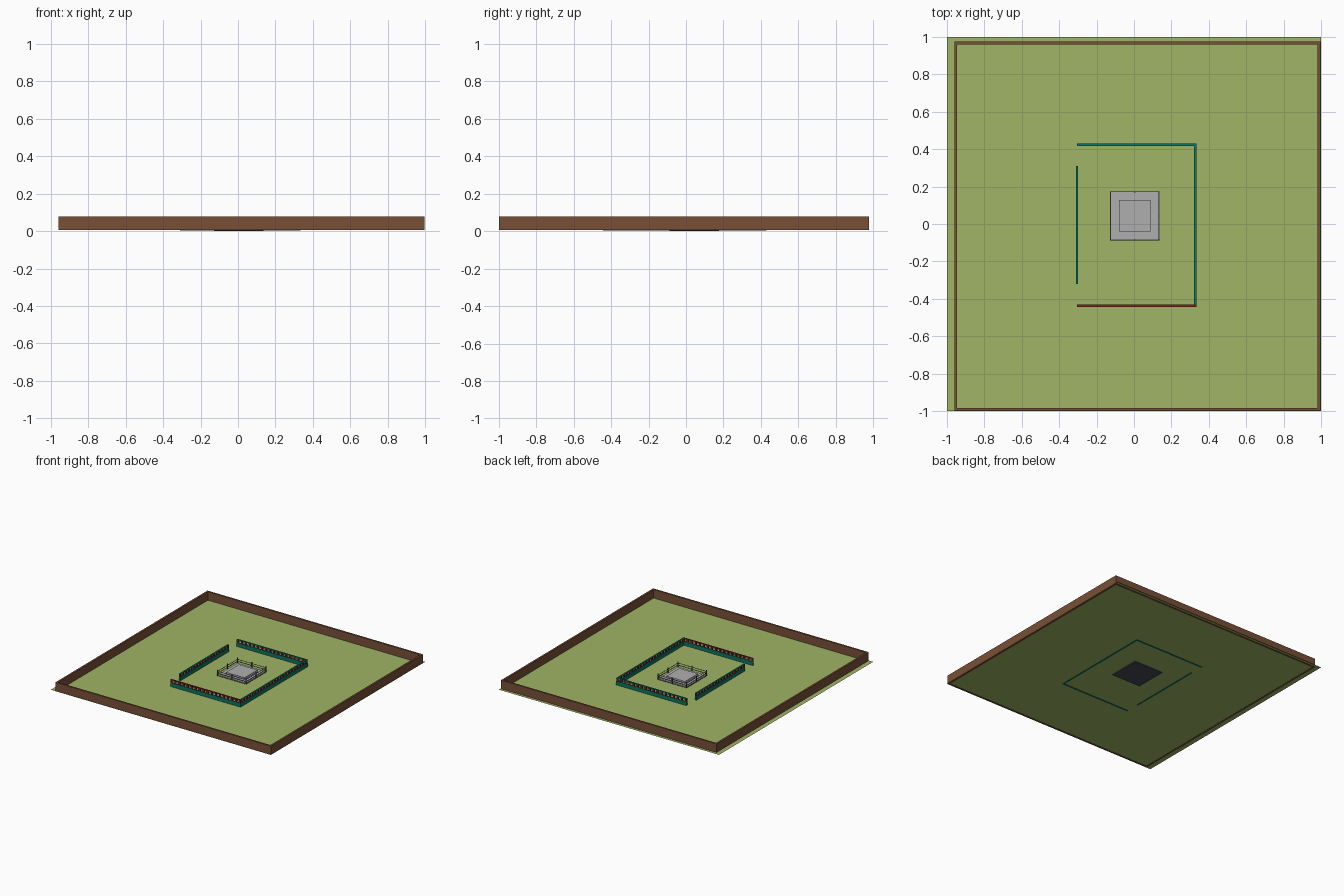
import bpy
import bmesh
from mathutils import Matrix, Vector

if "Cube" in bpy.data.objects:
    bpy.data.objects.remove(bpy.data.objects["Cube"])


def mat(name, rgb):
    m = bpy.data.materials.new(name)
    m.diffuse_color = (*rgb, 1)
    m.use_nodes = True
    m.node_tree.nodes["Principled BSDF"].inputs["Base Color"].default_value = m.diffuse_color
    return m


GRASS = mat("grass green", (0.352, 0.462, 0.133))
BROWN = mat("wall brown", (0.19, 0.08, 0.037))
TEAL = mat("teal", (0.004, 0.18, 0.12))
RED = mat("dark red", (0.22, 0.015, 0.012))
STONE = mat("stone grey", (0.43, 0.43, 0.43))
DARK = mat("dark slate", (0.061, 0.065, 0.084))
WHITE = mat("white", (0.8, 0.8, 0.8))


def boxes(name, material, spans):
    """One object from boxes given as (x0, x1, y0, y1, z0, z1)."""
    bm = bmesh.new()
    for x0, x1, y0, y1, z0, z1 in spans:
        centre = Vector(((x0 + x1) / 2, (y0 + y1) / 2, (z0 + z1) / 2))
        size = Matrix.Diagonal((x1 - x0, y1 - y0, z1 - z0, 1))
        bmesh.ops.create_cube(bm, size=1, matrix=Matrix.Translation(centre) @ size)
    me = bpy.data.meshes.new(name)
    bm.to_mesh(me)
    bm.free()
    me.materials.append(material)
    ob = bpy.data.objects.new(name, me)
    bpy.context.collection.objects.link(ob)
    return ob


# Flat lawn
bpy.ops.mesh.primitive_plane_add(size=2, location=(0, 0, 0.007))
lawn = bpy.context.object
lawn.name = "lawn"
lawn.data.materials.append(GRASS)

# Perimeter wall
X0, X1, Y0, Y1, T = -0.961, 0.997, -0.998, 0.976, 0.015
Z = (0.005, 0.077)
boxes("perimeter_wall", BROWN, [
    (X0, X1, Y0, Y0 + T, *Z), (X0, X1, Y1 - T, Y1, *Z),
    (X0, X0 + T, Y0 + T, Y1 - T, *Z), (X1 - T, X1, Y0 + T, Y1 - T, *Z)])


# Inner fences: teal base, red balusters, white blocks and a top rail
def fence(name, start, end, rail_material):
    a, b = Vector(start), Vector(end)
    along = (b - a).normalized()
    length = (b - a).length

    def piece(d0, d1, half, z0, z1):
        p, q = a + along * d0, a + along * d1
        if abs(along.x) > 0.5:
            return (p.x, q.x, p.y - half, p.y + half, z0, z1)
        return (p.x - half, p.x + half, p.y, q.y, z0, z1)

    boxes(name + "_base", TEAL, [piece(0, length, 0.006, 0.004, 0.038)])
    boxes(name + "_rail", rail_material, [piece(0, length, 0.006, 0.060, 0.065)])
    n = round(length / 0.037)
    step = (length - 0.014) / n
    boxes(name + "_balusters", RED,
          [piece(i * step, i * step + 0.014, 0.005, 0.038, 0.060) for i in range(n + 1)])
    boxes(name + "_blocks", WHITE,
          [piece(i * step + 0.020, i * step + 0.030, 0.003, 0.048, 0.060) for i in range(n)])


fence("back_fence", (-0.305, 0.424), (0.333, 0.424), TEAL)
fence("front_fence", (-0.305, -0.437), (0.333, -0.437), RED)
fence("right_fence", (0.327, -0.431), (0.327, 0.418), TEAL)
fence("left_fence", (-0.305, -0.32), (-0.305, 0.31), TEAL)

# Central stone platform
CX, CY = 0.004, 0.043


def slab(name, material, half, z0, z1):
    boxes(name, material, [(CX - half, CX + half, CY - half, CY + half, z0, z1)])


slab("platform_base", DARK, 0.132, 0.0, 0.009)
slab("platform_floor", STONE, 0.127, 0.009, 0.014)
slab("platform_step", STONE, 0.084, 0.014, 0.030)

# Railing around the platform
H = 0.129
posts = [(CX + i * H, CY + j * H) for i in (-1, 0, 1) for j in (-1, 0, 1) if i or j]
boxes("platform_posts", DARK,
      [(x - 0.003, x + 0.003, y - 0.003, y + 0.003, 0.009, 0.055) for x, y in posts])
rails = []
for s in (-1, 1):
    for z in (0.026, 0.042):
        x, y, r = CX + s * H, CY + s * H, 0.0015
        rails.append((CX - H, CX + H, y - r, y + r, z, z + 0.003))
        rails.append((x - r, x + r, CY - H, CY + H, z, z + 0.003))
boxes("platform_rails", DARK, rails)
